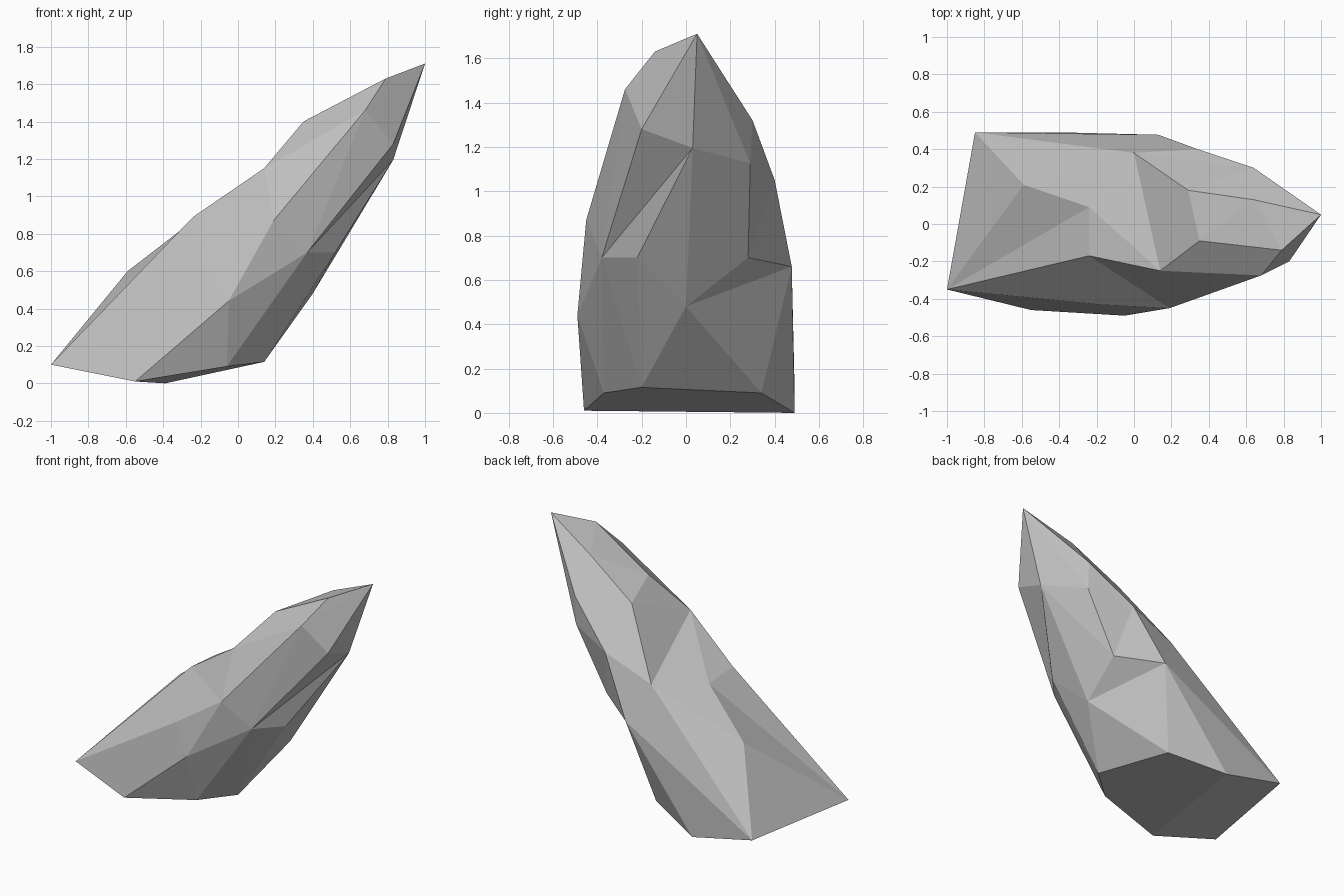
import bpy
import bmesh

default_cube = bpy.data.objects.get("Cube")
if default_cube:
    bpy.data.objects.remove(default_cube, do_unlink=True)

# Stone colour
stone = bpy.data.materials.new("grey_stone")
stone.use_nodes = True
grey = (0.53, 0.53, 0.53, 1.0)
stone.diffuse_color = grey
shader = next(n for n in stone.node_tree.nodes if n.type == "BSDF_PRINCIPLED")
shader.inputs["Base Color"].default_value = grey
shader.inputs["Roughness"].default_value = 0.9

bm = bmesh.new()


def corner(x, y, z):
    return bm.verts.new((x, y, z))


def facet(*corners):
    if len(set(corners)) == len(corners):
        bm.faces.new(corners)


def loft(ridge_a, ridge_b, order):
    """Fill the strip between two ridges; each letter tells which ridge steps on."""
    i = j = 0
    for step in order:
        if step == "a":
            facet(ridge_a[i], ridge_b[j], ridge_a[i + 1])
            i += 1
        else:
            facet(ridge_a[i], ridge_b[j], ridge_b[j + 1])
            j += 1


# Corners shared by several ridges
tip = corner(1.0, 0.05, 1.71)
heel = corner(-1.0, -0.35, 0.10)
back_heel = corner(-0.85, 0.49, 0.10)
waist = corner(0.14, -0.25, 1.15)
brow = corner(0.35, -0.09, 1.40)
peak = corner(0.79, -0.14, 1.63)
flank = corner(0.19, -0.45, 0.87)
cheek = corner(0.68, -0.275, 1.46)

# Ridges running from the base to the tip, in order around the shard
crest = [heel, corner(-0.24, -0.17, 0.89), waist, brow, peak, tip]
shoulder = [heel, corner(-0.18, -0.43, 0.62), flank, cheek, tip]
front_ridge = [corner(-0.55, -0.46, 0.01), corner(-0.05, -0.49, 0.44), flank, cheek, tip]
front_under = [corner(-0.06, -0.37, 0.09), corner(0.37, -0.38, 0.70),
               corner(0.83, -0.20, 1.28), tip]
middle_under = [corner(0.14, -0.20, 0.115), corner(0.52, -0.22, 0.70),
                corner(0.83, 0.03, 1.195), tip]
back_under = [corner(-0.01, 0.34, 0.09), corner(0.40, 0.0, 0.48),
              corner(0.41, 0.28, 0.70), corner(0.64, 0.29, 1.125), tip]
back_ridge = [corner(-0.39, 0.49, 0.0), corner(0.13, 0.477, 0.66),
              corner(0.34, 0.40, 1.05), corner(0.64, 0.30, 1.32), tip]
back_top = [back_heel, corner(0.0, 0.38, 0.91), corner(0.29, 0.18, 1.32),
            corner(0.64, 0.13, 1.54), tip]
hollow = [back_heel, corner(-0.59, 0.21, 0.60), corner(-0.24, 0.09, 0.87),
          waist, brow, peak, tip]

# Facets between neighbouring ridges
loft(crest, shoulder, "abbabaaa")
loft(shoulder, front_ridge, "abb")
loft(front_ridge, front_under, "abaaba")
loft(front_under, middle_under, "abbaa")
loft(middle_under, back_under, "baabba")
loft(back_under, back_ridge, "baababa")
loft(back_ridge, back_top, "abaabbb")
loft(back_top, hollow, "babbababa")
loft(hollow, crest, "aabb")

# Broken base in two planes
facet(front_ridge[0], front_under[0], middle_under[0], back_under[0], back_ridge[0])
facet(heel, front_ridge[0], back_ridge[0], back_heel)

bmesh.ops.recalc_face_normals(bm, faces=bm.faces[:])

mesh = bpy.data.meshes.new("rock_shard")
bm.to_mesh(mesh)
bm.free()
mesh.materials.append(stone)
shard = bpy.data.objects.new("rock_shard", mesh)
bpy.context.scene.collection.objects.link(shard)
